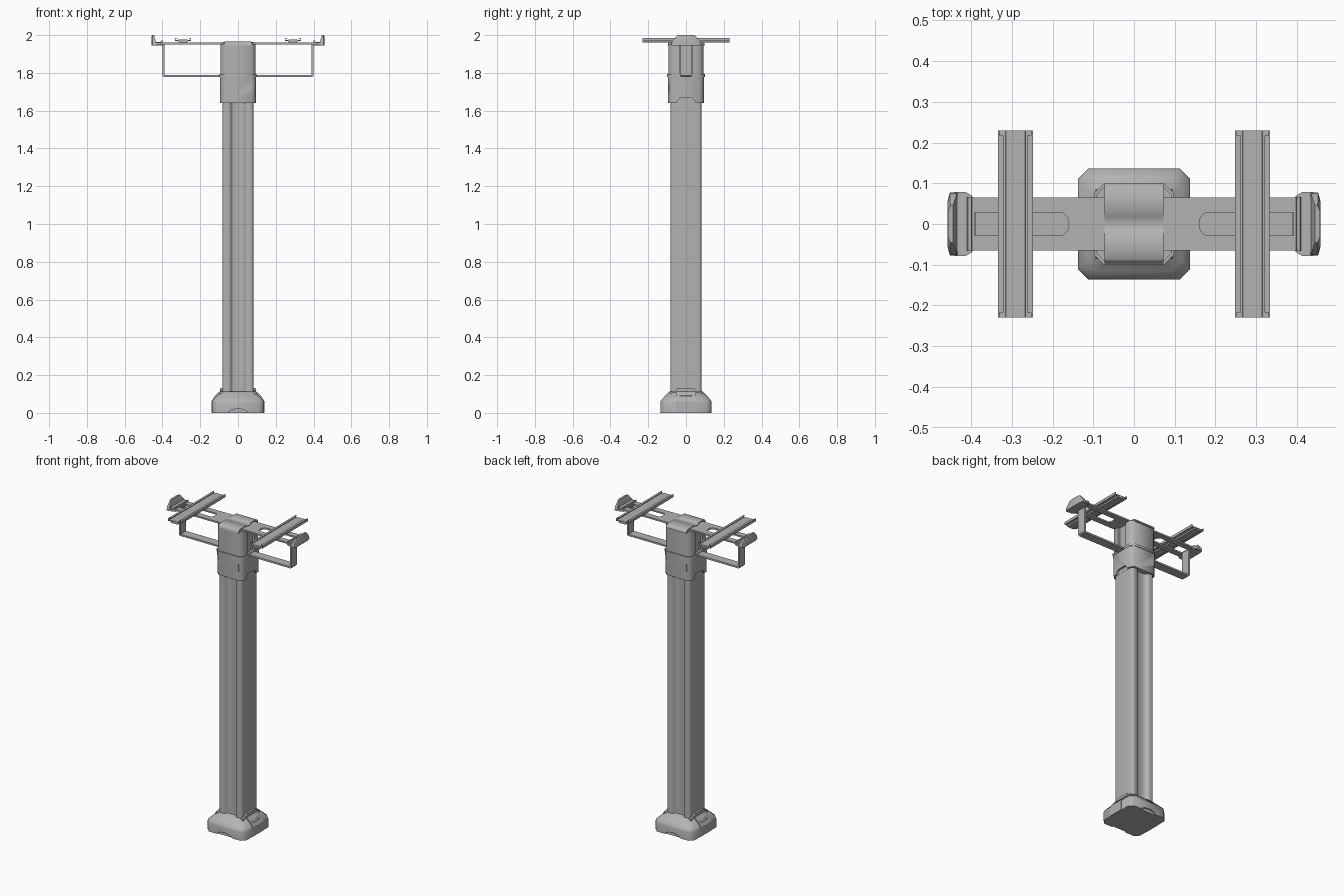
import bpy, bmesh, math

if "Cube" in bpy.data.objects:
    bpy.data.objects.remove(bpy.data.objects["Cube"])

grey = bpy.data.materials.new("dark_grey")
grey.diffuse_color = (0.45, 0.45, 0.45, 1)
grey.use_nodes = True
grey.node_tree.nodes["Principled BSDF"].inputs["Base Color"].default_value = grey.diffuse_color


def make(name, bm):
    bmesh.ops.recalc_face_normals(bm, faces=bm.faces[:])
    me = bpy.data.meshes.new(name)
    bm.to_mesh(me)
    bm.free()
    me.materials.append(grey)
    ob = bpy.data.objects.new(name, me)
    bpy.context.collection.objects.link(ob)
    return ob


def loft(name, rings):
    """Skin a list of equal-length 3D rings and cap both ends."""
    bm = bmesh.new()
    vs = [[bm.verts.new(p) for p in r] for r in rings]
    n = len(rings[0])
    for a, b in zip(vs, vs[1:]):
        for i in range(n):
            j = (i + 1) % n
            bm.faces.new((a[i], a[j], b[j], b[i]))
    bm.faces.new(vs[0])
    bm.faces.new(vs[-1])
    return make(name, bm)


def prism(name, pts, axis, lo, hi):
    place = {'x': lambda a, b, h: (h, a, b),
             'y': lambda a, b, h: (a, h, b),
             'z': lambda a, b, h: (a, b, h)}[axis]
    return loft(name, [[place(a, b, h) for a, b in pts] for h in (lo, hi)])


def box(name, x0, x1, y0, y1, z0, z1):
    return prism(name, [(x0, y0), (x1, y0), (x1, y1), (x0, y1)], 'z', z0, z1)


def octagon(rx, ry, c):
    q = [(rx, ry - c), (rx - c, ry)]
    return (q + [(-x, y) for x, y in q[::-1]] + [(-x, -y) for x, y in q]
            + [(x, -y) for x, y in q[::-1]])


def stack(name, levels):
    """Octagonal sections: (z, rx, ry, chamfer)."""
    return loft(name, [[(x, y, z) for x, y in octagon(rx, ry, c)]
                       for z, rx, ry, c in levels])


def active(ob):
    bpy.ops.object.select_all(action='DESELECT')
    ob.select_set(True)
    bpy.context.view_layer.objects.active = ob


def cut(ob, cutter):
    m = ob.modifiers.new("cut", 'BOOLEAN')
    m.operation, m.solver, m.object = 'DIFFERENCE', 'EXACT', cutter
    active(ob)
    bpy.ops.object.modifier_apply(modifier=m.name)
    bpy.data.objects.remove(cutter)


def smooth(ob, angle=30):
    active(ob)
    bpy.ops.object.shade_smooth_by_angle(angle=math.radians(angle))


def slot(x0, x1, r, round0=True, round1=True):
    def end(cx, start):
        return [(cx + 0.02 * math.cos(start + t * math.pi / 8),
                 r * math.sin(start + t * math.pi / 8)) for t in range(9)]
    right = end(x1 - 0.02, -math.pi / 2) if round1 else [(x1, -r), (x1, r)]
    left = end(x0 + 0.02, math.pi / 2) if round0 else [(x0, r), (x0, -r)]
    return right + left


# column with rounded corners and a soft groove down its front and back
corner = [(0.066 + 0.016 * math.cos(math.pi * i / 8),
           0.066 + 0.016 * math.sin(math.pi * i / 8)) for i in range(5)]
half = corner + [(0.044, 0.081), (0.038, 0.077), (0.033, 0.065), (0.026, 0.061)]
half += [(-x, y) for x, y in half[::-1]]
smooth(prism("column", half + [(-x, -y) for x, y in half], 'z', 0.05, 1.75), 50)

# foot: straight skirt with a sloped shoulder
foot = stack("foot", [(0, 0.138, 0.136, 0.026), (0.055, 0.138, 0.136, 0.026),
                      (0.066, 0.135, 0.133, 0.026), (0.085, 0.118, 0.116, 0.026),
                      (0.103, 0.099, 0.098, 0.026), (0.112, 0.092, 0.091, 0.026)])
for s in (-1, 1):
    arch = [(0.052 * math.cos(math.pi * i / 10), 0.022 * math.sin(math.pi * i / 10) - 0.001)
            for i in range(11)]
    cut(foot, prism("cutter", arch, 'y', *sorted((s * 0.128, s * 0.15))))
smooth(foot, 50)

# side covers on the foot, with tongue and finger slot
for s in (-1, 1):
    tongue = [(-0.085, 0.1), (0.085, 0.1), (0.082, 0.113), (0.055, 0.118),
              (0.042, 0.133), (-0.042, 0.133), (-0.055, 0.118), (-0.082, 0.113)]
    prism("foot_tongue", tongue, 'x', *sorted((s * 0.076, s * 0.095)))
    cover = [(0.08, 0.001), (0.141, 0.001), (0.141, 0.06), (0.122, 0.09),
             (0.098, 0.113), (0.08, 0.113)]
    ob = prism("foot_cover", [(s * x, z) for x, z in cover], 'y', -0.052, 0.052)
    cut(ob, box("cutter", *sorted((s * 0.113, s * 0.15)), -0.033, 0.033, 0.08, 0.092))

# lower collar, arched at its bottom edge on both sides
low = stack("lower_collar", [(1.64, 0.094, 0.094, 0.022), (1.785, 0.096, 0.096, 0.022)])
arch = [(-0.055, 1.63), (0.055, 1.63), (0.046, 1.652), (0.032, 1.667),
        (-0.032, 1.667), (-0.046, 1.652)]
for s in (-1, 1):
    cut(low, prism("cutter", arch, 'x', *sorted((s * 0.0825, s * 0.12))))
    cut(low, box("cutter", *sorted((s * 0.07, s * 0.092)),
                 *sorted((-s * 0.09, -s * 0.12)), 1.70, 1.745))
smooth(low, 50)
smooth(stack("collar_rim", [(1.779, 0.098, 0.1, 0.024), (1.794, 0.098, 0.1, 0.024)]), 50)

# upper collar with side channels, plus the cap over the arm plate
up = stack("upper_collar", [(1.79, 0.093, 0.093, 0.022), (1.952, 0.093, 0.093, 0.022)])
for s in (-1, 1):
    cut(up, box("cutter", *sorted((s * 0.08, s * 0.12)), -0.032, 0.032, 1.795, 1.97))
smooth(up, 50)
cap = [(-0.097, 1.945), (0.1, 1.945), (0.097, 1.957), (0.085, 1.965), (0.02, 1.967),
       (0.017, 1.964), (-0.017, 1.964), (-0.02, 1.967), (-0.085, 1.965), (-0.095, 1.957)]
smooth(prism("top_cap", cap, 'x', -0.072, 0.072), 50)
prism("centre_boss", slot(-0.083, 0.083, 0.026), 'z', 1.955, 1.9635)

# arm plate with long slots
plate = box("arm_plate", -0.44, 0.44, -0.065, 0.065, 1.951, 1.961)
for s in (-1, 1):
    x0, x1 = sorted((s * 0.16, s * 0.392))
    cut(plate, prism("cutter", slot(x0, x1, 0.028, s > 0, s < 0), 'z', 1.93, 1.98))

for s in (-1, 1):
    side = "right" if s > 0 else "left"

    def sided(name, pts, y0, y1):
        return prism(side + name, [(s * x, z) for x, z in pts], 'y', y0, y1)

    # bent strap under the arm
    sided("_strap", [(0.085, 1.779), (0.393, 1.779), (0.4, 1.786), (0.4, 1.953),
                     (0.389, 1.953), (0.389, 1.79), (0.085, 1.79)], -0.028, 0.028)

    # cross rail: open channel with inward lips
    hp = [(0.043, 1.968), (0.043, 1.985), (0.029, 1.985), (0.029, 1.981),
          (0.039, 1.981), (0.039, 1.973)]
    hp = [(0.291 + u, z) for u, z in hp] + [(0.291 - u, z) for u, z in hp[::-1]]
    rail = sided("_cross_rail", hp, -0.23, 0.23)
    for e in (-1, 1):
        for u in (-1, 1):
            x0, x1 = sorted((s * 0.291 + u * 0.025, s * 0.291 + u * 0.0385))
            cut(rail, box("cutter", x0, x1, *sorted((e * 0.217, e * 0.25)), 1.978, 1.99))
    sided("_rail_rib", [(0.268, 1.96), (0.314, 1.96), (0.318, 1.969), (0.314, 1.976),
                        (0.268, 1.976), (0.264, 1.969)], -0.229, 0.229)

    # end hook: tray, inner lip and tapered outer wall
    sided("_hook_tray", [(0.396, 1.946), (0.45, 1.946), (0.45, 1.96), (0.434, 1.963),
                         (0.41, 1.963), (0.407, 1.971), (0.399, 1.971)], -0.066, 0.066)
    flare = [(0.396, -0.068), (0.412, -0.078), (0.44, -0.078),
             (0.44, 0.078), (0.412, 0.078), (0.396, 0.068)]
    prism(side + "_hook_base", [(s * x, y) for x, y in flare], 'z', 1.948, 1.96)
    rings = []
    for z, w, i, o in ((1.945, 0.077, 0.432, 0.458), (1.965, 0.075, 0.434, 0.458),
                       (1.985, 0.058, 0.44, 0.458), (2.0, 0.046, 0.444, 0.456)):
        rings.append([(s * i, -w, z), (s * (o - 0.006), -w, z), (s * o, -w * 0.7, z),
                      (s * o, w * 0.7, z), (s * (o - 0.006), w, z), (s * i, w, z)])
    smooth(loft(side + "_hook_wall", rings), 50)
